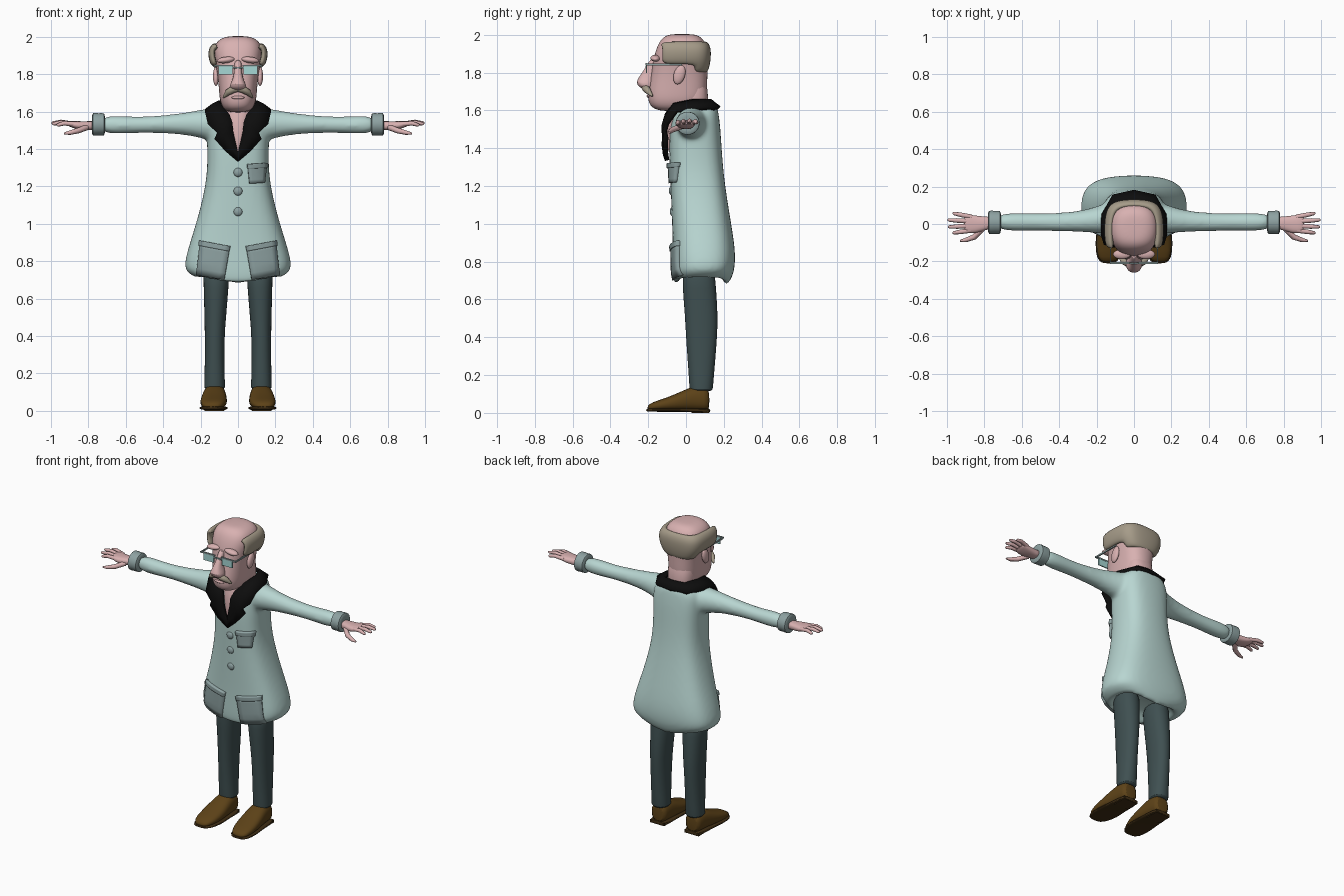
import bpy, bmesh, math
from mathutils import Vector

if "Cube" in bpy.data.objects:
    bpy.data.objects.remove(bpy.data.objects["Cube"])


def material(name, *rgb):
    m = bpy.data.materials.new(name)
    m.use_nodes = True
    m.diffuse_color = (*rgb, 1)
    m.node_tree.nodes["Principled BSDF"].inputs["Base Color"].default_value = (*rgb, 1)
    return m


COAT = material("pale teal cloth", .48, .67, .64)
TRIM = material("grey teal trim", .27, .36, .36)
SKIN = material("pink skin", .69, .44, .44)
HAIR = material("ash hair", .38, .33, .25)
BLACK = material("black collar", .004, .004, .004)
TROUSERS = material("slate trousers", .05, .08, .083)
SHOE = material("brown leather", .11, .055, .009)
SOLE = material("dark sole", .05, .027, .007)
LENS = material("teal lens", .38, .68, .66)


def finish(obj, mat, mirror=False, subsurf=0):
    obj.data.materials.clear()
    obj.data.materials.append(mat)
    bpy.ops.object.select_all(action="DESELECT")
    obj.select_set(True)
    bpy.context.view_layer.objects.active = obj
    bpy.ops.object.shade_smooth_by_angle(angle=math.radians(50))
    if mirror:
        mod = obj.modifiers.new("Mirror", "MIRROR")
        mod.use_mirror_merge = False
    if subsurf:
        mod = obj.modifiers.new("Smooth", "SUBSURF")
        mod.levels = mod.render_levels = subsurf
        obj.data.shade_smooth()
    return obj


def from_bmesh(name, bm, mat, **kw):
    bmesh.ops.recalc_face_normals(bm, faces=bm.faces)
    mesh = bpy.data.meshes.new(name)
    bm.to_mesh(mesh)
    bm.free()
    obj = bpy.data.objects.new(name, mesh)
    bpy.context.collection.objects.link(obj)
    return finish(obj, mat, **kw)


def loft_bmesh(rows, axis="z", sides=16, power=.8, grow=1.025):
    """Rows hold the axis position, then the low and high bounds of the other two axes."""
    bm = bmesh.new()
    rings = []
    for t, a0, a1, b0, b1 in rows:
        ring = []
        for k in range(sides):
            ang = 2 * math.pi * k / sides
            c, s = [math.copysign(abs(f) ** power, f) for f in (math.cos(ang), math.sin(ang))]
            a = (a0 + a1) / 2 + (a1 - a0) / 2 * c * grow
            b = (b0 + b1) / 2 + (b1 - b0) / 2 * s * grow
            ring.append(bm.verts.new({"x": (t, a, b), "y": (a, t, b), "z": (a, b, t)}[axis]))
        rings.append(ring)
    for r, q in zip(rings, rings[1:]):
        for k in range(sides):
            j = (k + 1) % sides
            bm.faces.new((r[k], r[j], q[j], q[k]))
    bm.faces.new(rings[0])
    bm.faces.new(rings[-1])
    return bm


def loft(name, rows, mat, mirror=False, subsurf=1, **kw):
    return from_bmesh(name, loft_bmesh(rows, **kw), mat, mirror=mirror, subsurf=subsurf)


def centred(rows):
    return [(z, -hx, hx, y0, y1) for z, hx, y0, y1 in rows]


def ball(name, loc, scale, mat, mirror=False, tilt=(0, 0, 0)):
    bpy.ops.mesh.primitive_uv_sphere_add(segments=20, ring_count=12, location=loc, rotation=tilt)
    obj = bpy.context.object
    obj.name, obj.scale = name, scale
    bpy.ops.object.transform_apply(location=True, rotation=True, scale=True)
    return finish(obj, mat, mirror)


def box(name, lo, hi, mat, mirror=False):
    lo, hi = Vector(lo), Vector(hi)
    bpy.ops.mesh.primitive_cube_add(size=1, location=(lo + hi) / 2)
    obj = bpy.context.object
    obj.name, obj.scale = name, hi - lo
    bpy.ops.object.transform_apply(location=True, rotation=True, scale=True)
    return finish(obj, mat, mirror)


def tube(name, points, radii, mat):
    """Mirrored tapering tube along a path."""
    curve = bpy.data.curves.new(name, "CURVE")
    curve.dimensions, curve.bevel_depth, curve.bevel_resolution = "3D", 1, 2
    curve.use_fill_caps = True
    sp = curve.splines.new("POLY")
    sp.points.add(len(points) - 1)
    for p, co, r in zip(sp.points, points, radii):
        p.co, p.radius = (*co, 1), r
    obj = bpy.data.objects.new(name, curve)
    bpy.context.collection.objects.link(obj)
    bpy.ops.object.select_all(action="DESELECT")
    obj.select_set(True)
    bpy.context.view_layer.objects.active = obj
    bpy.ops.object.convert(target="MESH")
    return finish(bpy.context.object, mat, mirror=True)


# Coat: flared body with hollow hem, fused with both sleeves
body = loft_bmesh(centred([
    (.76, .16, .0, .17), (.70, .19, -.03, .19), (.665, .21, -.055, .21), (.69, .255, -.065, .235),
    (.76, .29, -.068, .258), (.86, .268, -.068, .26), (1.0, .222, -.072, .238),
    (1.2, .17, -.08, .205), (1.35, .16, -.088, .19), (1.5, .168, -.088, .182),
    (1.58, .165, -.065, .172), (1.62, .125, -.03, .165), (1.64, .08, .0, .14)]), power=.72)
for v in body.verts:
    if v.co.z < .72:
        v.co.z += .04 * min(1, abs(v.co.x) / .2)
coat = from_bmesh("coat", body, COAT, subsurf=2)
sleeve = [(.08, -.06, .14, 1.42, 1.62), (.18, -.05, .1, 1.455, 1.615), (.27, -.042, .072, 1.475, 1.595),
          (.4, -.038, .058, 1.485, 1.58), (.55, -.034, .056, 1.488, 1.568), (.75, -.042, .064, 1.472, 1.588)]
arms = [loft("sleeve", [(s * r[0], *r[1:]) for r in sleeve], COAT, axis="x", subsurf=0, power=1)
        for s in (-1, 1)]
bpy.ops.object.select_all(action="DESELECT")
for o in (*arms, coat):
    o.select_set(True)
bpy.context.view_layer.objects.active = coat
bpy.ops.object.join()
mod = coat.modifiers.new("Fuse", "REMESH")
mod.mode, mod.voxel_size, mod.use_smooth_shade = "VOXEL", .012, True
mod = coat.modifiers.new("Relax", "SMOOTH")
mod.factor, mod.iterations = .5, 8

# Cuffs and hands
loft("cuff", [(.712, -.03, .05, 1.49, 1.57), (.712, -.058, .074, 1.468, 1.596), (.745, -.05, .068, 1.475, 1.588),
              (.78, -.06, .076, 1.466, 1.598), (.78, -.03, .05, 1.49, 1.57)],
     TRIM, axis="x", mirror=True, power=1)
loft("palm", [(.75, -.025, .04, 1.5, 1.55), (.8, -.032, .038, 1.5, 1.548), (.85, -.052, .046, 1.502, 1.548),
              (.895, -.048, .05, 1.517, 1.55), (.91, -.03, .04, 1.525, 1.545)], SKIN, axis="x", mirror=True)
for name, y0, tip in (("little_finger", .038, (.97, .058, 1.535)), ("ring_finger", .014, (.998, .022, 1.54)),
                      ("middle_finger", -.01, (.995, -.016, 1.535)), ("index_finger", -.034, (.97, -.048, 1.528))):
    start, tip = Vector((.87, y0, 1.532)), Vector(tip)
    tube(name, [start, start.lerp(tip, .6) + Vector((0, 0, .008)), start.lerp(tip, .93), tip],
         (.013, .012, .009, .004), SKIN)
tube("thumb", [(.81, -.025, 1.515), (.855, -.07, 1.498), (.9, -.086, 1.487), (.93, -.09, 1.483)],
     (.016, .015, .012, .005), SKIN)

# Trousers
loft("trouser_leg", [(.115, .08, .17, .03, .13), (.12, .068, .182, .018, .142), (.16, .072, .178, .018, .144),
                     (.4, .074, .176, .0, .165), (.52, .062, .18, -.005, .168), (.66, .052, .182, -.018, .158),
                     (.8, .04, .19, -.02, .15)], TROUSERS, mirror=True, power=.9)

# Shoes
loft("shoe", [(-.205, .11, .165, .012, .035), (-.185, .08, .195, .012, .055), (-.1, .058, .203, .012, .08),
              (-.02, .06, .195, .012, .115), (.04, .065, .185, .012, .142), (.1, .07, .18, .012, .14),
              (.125, .08, .17, .012, .12)], SHOE, axis="y", mirror=True)
loft("sole", [(-.212, .11, .165, .008, .022), (-.19, .073, .2, .006, .024), (-.1, .05, .208, .006, .024),
              (0, .062, .193, .006, .024), (.1, .062, .188, .0, .024), (.13, .08, .17, .0, .024)],
     SOLE, axis="y", mirror=True, power=.5)
box("heel", (.075, .03, 0), (.178, .122, .02), SOLE, True)

# Head and neck
loft("neck", centred([(1.36, .02, -.1, .0), (1.46, .045, -.104, .05), (1.56, .075, -.095, .11),
                      (1.63, .088, -.06, .122), (1.8, .09, -.05, .108)]), SKIN)
loft("head", centred([
    (1.595, .04, -.12, .02), (1.61, .075, -.18, .06), (1.65, .095, -.2, .1), (1.7, .1, -.2, .11),
    (1.78, .106, -.185, .112), (1.85, .118, -.175, .115), (1.91, .13, -.162, .115),
    (1.965, .122, -.14, .1), (1.995, .085, -.11, .07), (2.004, .04, -.07, .03)]), SKIN, subsurf=2)
loft("nose", centred([(1.712, .02, -.228, -.17), (1.725, .045, -.25, -.17), (1.748, .043, -.266, -.17),
                      (1.775, .026, -.25, -.16), (1.84, .018, -.205, -.14), (1.88, .02, -.185, -.13)]),
     SKIN, sides=12)
ball("brow_ridge", (.065, -.162, 1.876), (.048, .026, .017), SKIN, True, (0, .12, 0))
ball("ear", (.118, -.035, 1.788), (.016, .03, .052), SKIN, True, (-.3, 0, 0))
tube("moustache", [(0, -.214, 1.722), (.025, -.216, 1.72), (.055, -.2, 1.702), (.078, -.178, 1.676)],
     (.017, .02, .017, .005), HAIR)
ball("lower_lip", (0, -.196, 1.675), (.035, .012, .009), SKIN)

# Hair: open band round the sides and back
hair = loft_bmesh(centred([(1.795, .112, -.2, .112), (1.838, .14, -.2, .124), (1.88, .156, -.2, .13),
                           (1.93, .158, -.2, .13), (1.96, .14, -.2, .115), (1.968, .118, -.2, .095)]), power=.6)
gone = [f for f in hair.faces if len(f.verts) > 4 or f.calc_center_median().y < -.13
        or (f.calc_center_median().z < 1.838 and f.calc_center_median().y < .03)]
bmesh.ops.delete(hair, geom=gone, context="FACES")
hair_obj = from_bmesh("hair", hair, HAIR)
mod = hair_obj.modifiers.new("Thickness", "SOLIDIFY")
mod.thickness, mod.offset = .035, -1
hair_obj.modifiers.new("Smooth", "SUBSURF").levels = 2
hair_obj.data.shade_smooth()

# Glasses
box("lens", (.03, -.212, 1.798), (.105, -.205, 1.843), LENS, True)
box("lens_rim", (.024, -.214, 1.841), (.128, -.203, 1.85), TRIM, True)
box("temple_arm", (.122, -.208, 1.838), (.129, -.02, 1.848), TRIM, True)
box("bridge", (-.03, -.214, 1.83), (.03, -.206, 1.838), TRIM)

# Collar: inner and outer edge stations from the nape to the lapel tip
stations = [((0, .125, 1.652), (0, .175, 1.612)), ((.07, .115, 1.65), (.11, .152, 1.608)),
            ((.1, .03, 1.648), (.168, .05, 1.605)), ((.085, -.06, 1.63), (.172, -.05, 1.597)),
            ((.045, -.1, 1.58), (.158, -.1, 1.53)), ((.03, -.112, 1.54), (.11, -.113, 1.487)),
            ((.026, -.115, 1.49), (.124, -.105, 1.455)), ((.012, -.113, 1.425), (.065, -.108, 1.39)),
            ((0, -.108, 1.385), (0, -.1, 1.335))]
bm = bmesh.new()
rows = [[bm.verts.new(p) for p in (a, Vector(a).lerp(Vector(b), .5) + Vector((0, -.006, .004)), b)]
        for a, b in stations]
for r, q in zip(rows, rows[1:]):
    for k in (0, 1):
        bm.faces.new((r[k], r[k + 1], q[k + 1], q[k]))
collar = from_bmesh("collar", bm, BLACK, mirror=True)
collar.modifiers["Mirror"].use_mirror_merge = True
mod = collar.modifiers.new("Thickness", "SOLIDIFY")
mod.thickness, mod.offset = .024, 0


# Pockets: patches laid on the coat front
def pocket(name, corners, thickness, mirror=False, n=5):
    tl, tr, br, bl = [Vector((x, -.4, z)) for x, z in corners]
    bm = bmesh.new()
    g = [[bm.verts.new(tl.lerp(tr, i / n).lerp(bl.lerp(br, i / n), j / n)) for i in range(n + 1)]
         for j in range(n + 1)]
    for j in range(n):
        for i in range(n):
            bm.faces.new((g[j][i], g[j + 1][i], g[j + 1][i + 1], g[j][i + 1]))
    obj = from_bmesh(name, bm, TRIM, mirror=mirror)
    wrap = obj.modifiers.new("Lay", "SHRINKWRAP")
    wrap.target, wrap.wrap_method = coat, "PROJECT"
    wrap.use_project_y, wrap.use_positive_direction = True, True
    mod = obj.modifiers.new("Thickness", "SOLIDIFY")
    mod.thickness, mod.offset = thickness, 0


pocket("hip_pocket", [(.043, .875), (.198, .905), (.218, .73), (.072, .703)], .03, True)
pocket("hip_pocket_hem", [(.04, .88), (.2, .91), (.203, .883), (.046, .853)], .04, True)
pocket("breast_pocket", [(.05, 1.315), (.145, 1.32), (.136, 1.22), (.06, 1.215)], .03)
pocket("breast_pocket_hem", [(.047, 1.32), (.148, 1.325), (.146, 1.3), (.05, 1.295)], .04)

# Buttons
for z, y in ((1.275, -.082), (1.175, -.077), (1.065, -.072)):
    ball("button", (0, y, z), (.024, .014, .024), TRIM)
